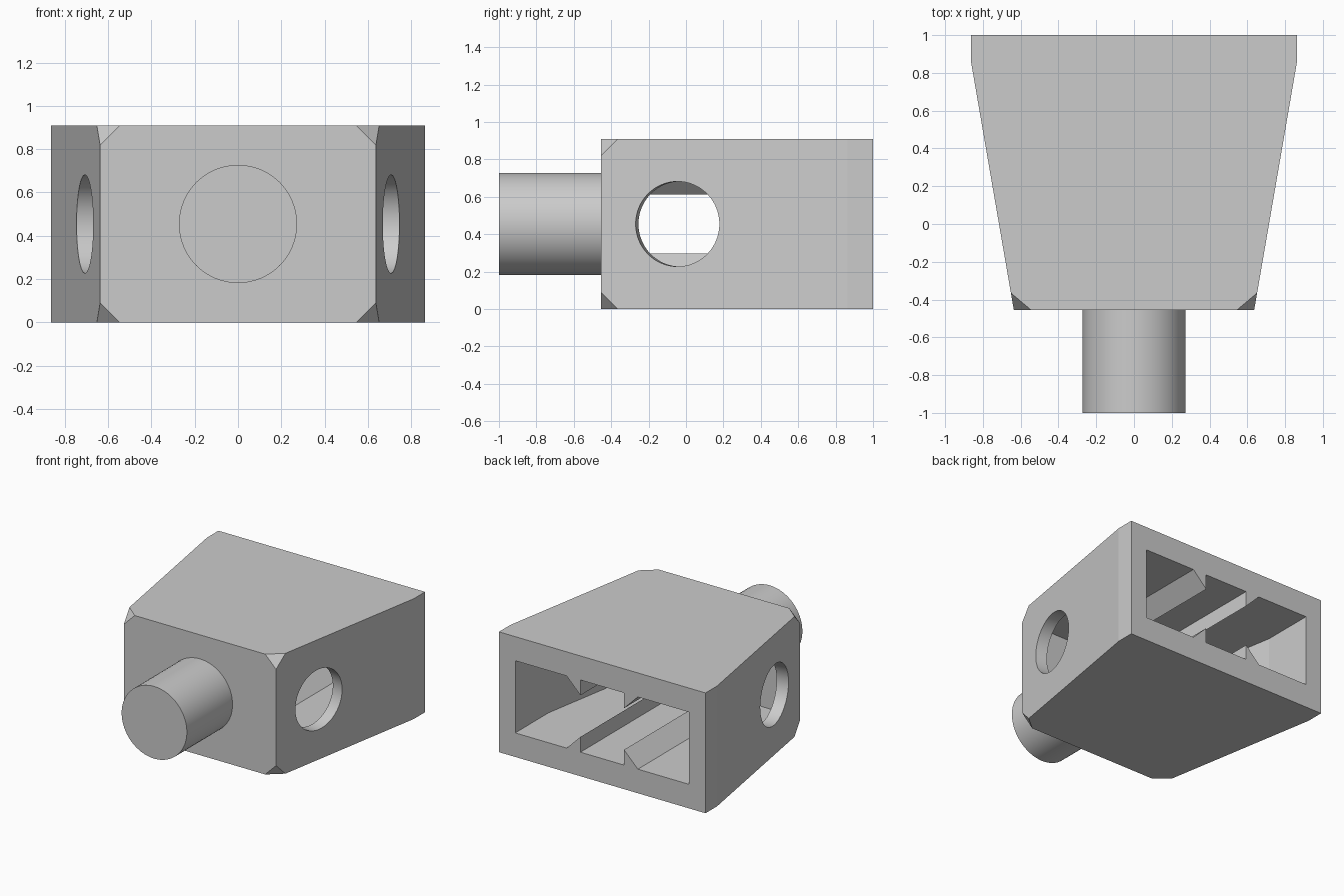
import bpy, bmesh, math
from mathutils import Matrix, Vector

if "Cube" in bpy.data.objects:
    bpy.data.objects.remove(bpy.data.objects["Cube"])

U = 1 / 11                      # design grid unit
H = 10 * U                      # body height
grey = bpy.data.materials.new("plain_grey")
grey.diffuse_color = (0.6, 0.6, 0.6, 1)
grey.use_nodes = True
grey.node_tree.nodes["Principled BSDF"].inputs["Base Color"].default_value = grey.diffuse_color


def make_object(name, bm):
    bmesh.ops.recalc_face_normals(bm, faces=bm.faces)
    me = bpy.data.meshes.new(name)
    bm.to_mesh(me)
    bm.free()
    me.materials.append(grey)
    ob = bpy.data.objects.new(name, me)
    bpy.context.collection.objects.link(ob)
    return ob


def prism(points, offset):
    """Extrude a closed polygon of 3D points along offset."""
    bm = bmesh.new()
    face = bm.faces.new([bm.verts.new(p) for p in points])
    ext = bmesh.ops.extrude_face_region(bm, geom=[face], use_keep_orig=True)
    moved = [g for g in ext["geom"] if isinstance(g, bmesh.types.BMVert)]
    bmesh.ops.translate(bm, verts=moved, vec=offset)
    return bm


def mirrored(half):
    """Complete a plan outline given its right half, front to back."""
    return half + [(-x, y) for x, y in reversed(half)]


def rod(name, centre, direction, radius, length):
    bm = bmesh.new()
    rot = Vector(direction).to_track_quat('Z', 'Y').to_matrix().to_4x4()
    bmesh.ops.create_cone(bm, cap_ends=True, segments=64, radius1=radius,
                          radius2=radius, depth=length,
                          matrix=Matrix.Translation(centre) @ rot)
    return make_object(name, bm)


def subtract(target, cutter):
    mod = target.modifiers.new("cut", 'BOOLEAN')
    mod.operation, mod.solver, mod.object = 'DIFFERENCE', 'EXACT', cutter
    dg = bpy.context.evaluated_depsgraph_get()
    me = bpy.data.meshes.new_from_object(target.evaluated_get(dg))
    target.modifiers.clear()
    target.data = me
    bpy.data.objects.remove(cutter)


def smooth(ob):
    bpy.ops.object.select_all(action='DESELECT')
    ob.select_set(True)
    bpy.context.view_layer.objects.active = ob
    bpy.ops.object.shade_smooth_by_angle(angle=math.radians(8))


# Tapered body with the four front corners cut off
front, kink = -5 * U, 9.5 * U
outline = mirrored([(7 * U, front), (9.5 * U, kink), (9.5 * U, 1)])
bm = prism([(x, y, 0) for x, y in outline], (0, 0, H))
corners = [v for v in bm.verts if v.co.y < front + 0.01]
bmesh.ops.bevel(bm, geom=corners, offset=U, offset_type='OFFSET',
                segments=1, affect='VERTICES')
body = make_object("body", bm)

# Cavity open at the back, following the taper
slope = 2.5 * U / (kink - front)
cav_front, cav_kink, cav_x = -3.5 * U, 0.6, 8 * U
inner = mirrored([(cav_x - (cav_kink - cav_front) * slope, cav_front),
                  (cav_x, cav_kink), (cav_x, 1.1)])
cavity = make_object("cavity_cutter",
                     prism([(x, y, 2 * U) for x, y in inner], (0, 0, 6 * U)))

# Four sawtooth ribs left standing on the cavity floor and ceiling
for sx in (1, -1):
    for sz in (1, -1):
        prof = [(0.182, 0.157), (0.182, 0.34), (0.365, 0.34)]
        pts = [(sx * x, -0.45, H / 2 + sz * z) for x, z in prof]
        subtract(cavity, make_object("rib_cutter", prism(pts, (0, 1.7, 0))))
subtract(body, cavity)

# Round side holes drilled square to the tapered sides
hole_y = -0.5 * U
hole_x = 9.5 * U - (kink - hole_y) * slope
for sx in (1, -1):
    subtract(body, rod("hole_cutter", (sx * hole_x, hole_y, H / 2),
                       (sx, -slope, 0), 2.5 * U, 0.32))
smooth(body)

# Round peg on the front
peg = rod("front_peg", (0, (-1 + front + 0.03) / 2, H / 2), (0, -1, 0),
          3 * U, front + 0.03 + 1)
smooth(peg)
